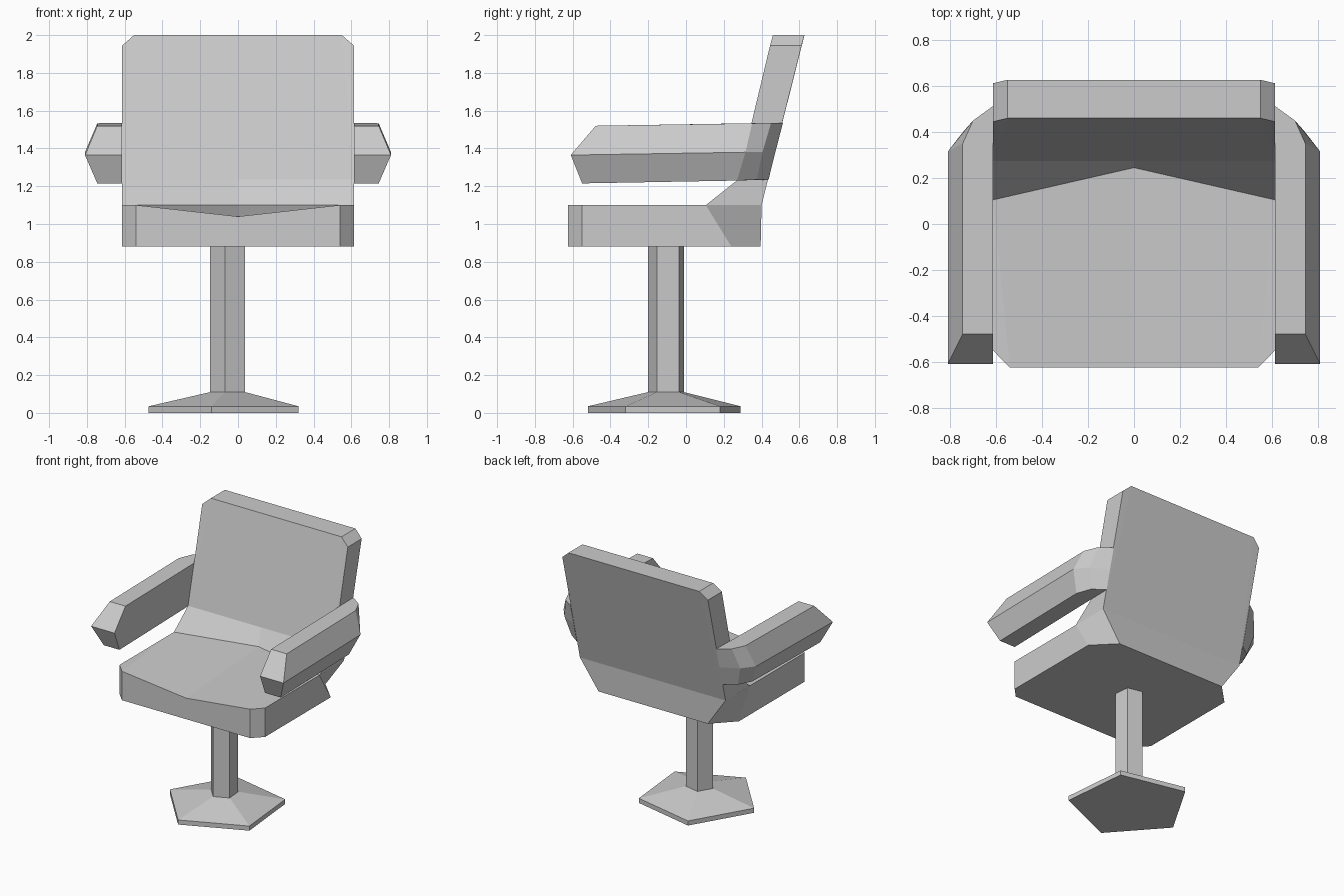
import bpy, bmesh
from math import cos, sin, radians
from mathutils import Vector

cube = bpy.data.objects.get("Cube")
if cube:
    bpy.data.objects.remove(cube)

grey = bpy.data.materials.new("plain grey")
grey.use_nodes = True
colour = (0.6, 0.6, 0.6, 1)
grey.diffuse_color = colour
grey.node_tree.nodes["Principled BSDF"].inputs["Base Color"].default_value = colour


def build(name, faces):
    """Make a flat-shaded object from polygons given as point lists."""
    bm = bmesh.new()
    verts = {}

    def vert(p):
        key = tuple(round(c, 4) for c in p)
        if key not in verts:
            verts[key] = bm.verts.new(key)
        return verts[key]

    for points in faces:
        corners = list(dict.fromkeys(vert(p) for p in points))
        if len(corners) > 2:
            bm.faces.new(corners)
    bmesh.ops.recalc_face_normals(bm, faces=bm.faces)
    mesh = bpy.data.meshes.new(name)
    bm.to_mesh(mesh)
    bm.free()
    mesh.materials.append(grey)
    obj = bpy.data.objects.new(name, mesh)
    bpy.context.collection.objects.link(obj)
    return obj


def strip(a, b, skip=()):
    """Quads joining two closed loops of equal length."""
    n = len(a)
    return [(a[i], a[(i + 1) % n], b[(i + 1) % n], b[i])
            for i in range(n) if i not in skip]


def loft(loops):
    faces = [loops[0], loops[-1]]
    for a, b in zip(loops, loops[1:]):
        faces += strip(a, b)
    return faces


def flip(faces):
    return [[(-x, y, z) for x, y, z in f] for f in faces]


# Pedestal: five-sided foot and column, slightly turned
def pentagon(radius, z):
    angles = [radians(72 * k - 30.5) for k in range(5)]
    return [(-0.048 + radius * cos(t), -0.103 + radius * sin(t), z) for t in angles]


build("pedestal", loft([pentagon(r, z) for r, z in
                        ((0.427, 0), (0.427, 0.035), (0.1, 0.11), (0.1, 0.89))]))

# Seat and backrest: matching loops at the middle, the bevel and the side
side = [(0.613, y, z) for y, z in
        ((-0.55, 0.88), (-0.55, 1.1), (0.105, 1.1), (0.275, 1.235),
         (0.445, 1.945), (0.612, 1.945), (0.4, 1.1), (0.24, 0.88))]
bevel = [(0.54, -0.625, 0.88), (0.54, -0.625, 1.1), side[2], side[3],
         (0.55, 0.46, 2), (0.55, 0.627, 2), side[6], (0.46, 0.395, 0.88)]
middle = [(0, y, z) for _, y, z in bevel]
middle[1] = (0, -0.625, 1.04)
middle[2] = (0, 0.245, 1.1)

half = strip(middle, bevel) + strip(bevel, side, skip=(6,))
half += [[side[7]] + side[:3],                       # seat side
         side[2:7],                                  # backrest side
         [side[2], side[6], bevel[7], side[7]]]      # rear lower corner
build("seat_and_backrest", half + flip(half))

# Armrests: bottom, widest and top outlines, bending in to the backrest
bottom = [(0.613, -0.55, 1.215), (0.745, -0.55, 1.215), (0.745, 0.27, 1.23),
          (0.7, 0.375, 1.235), (0.613, 0.437, 1.235)]
widest = [(0.613, -0.61, 1.365), (0.81, -0.61, 1.365), (0.81, 0.315, 1.38),
          (0.74, 0.405, 1.38), (0.613, 0.473, 1.38)]
top = [(0.613, -0.478, 1.52), (0.745, -0.478, 1.52), (0.745, 0.35, 1.533),
       (0.7, 0.45, 1.535), (0.613, 0.513, 1.535)]
arm = loft([bottom, widest, top])
build("left_armrest", arm)
build("right_armrest", flip(arm))
